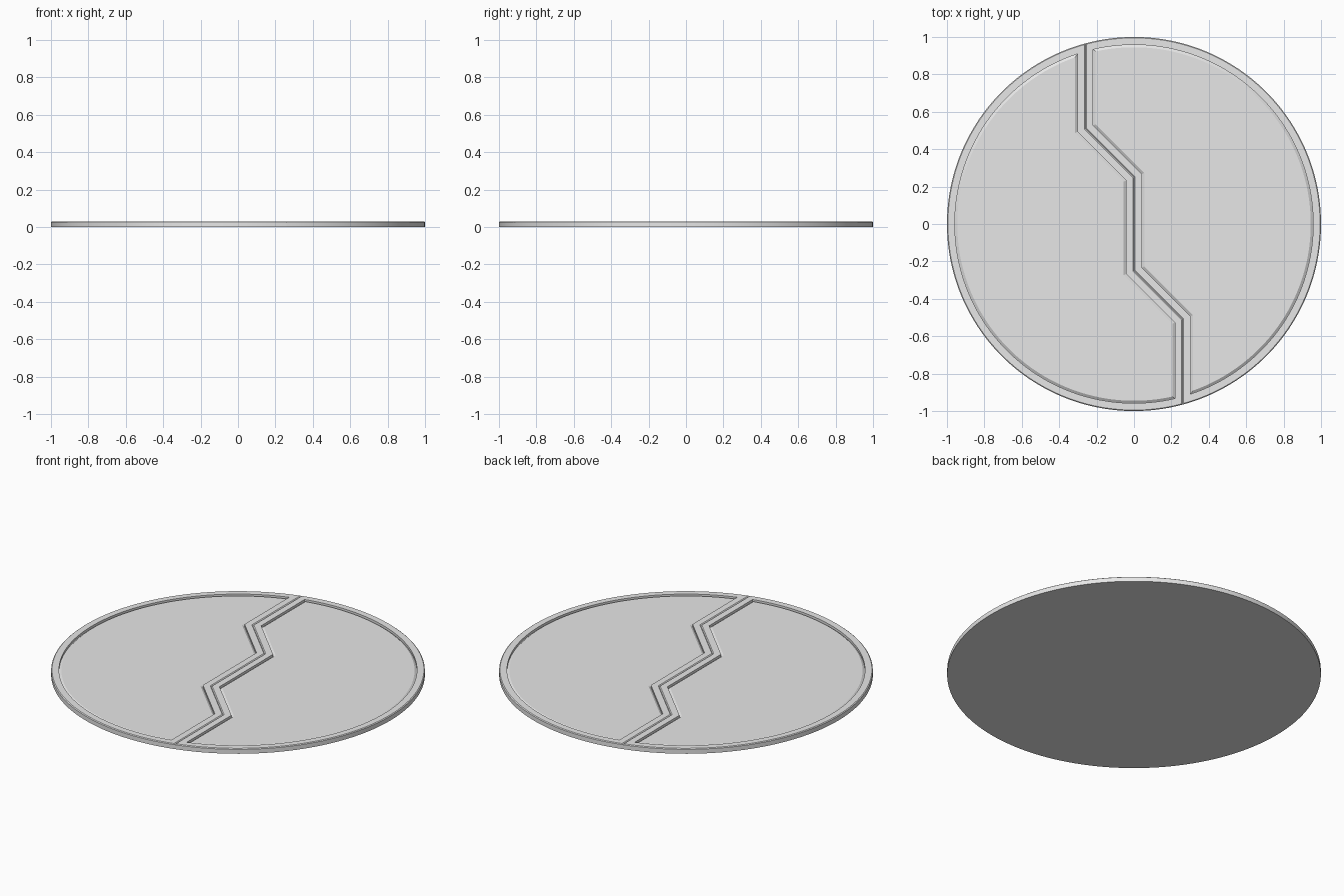
import bpy, bmesh, math

if "Cube" in bpy.data.objects:
    bpy.data.objects.remove(bpy.data.objects["Cube"])

grey = bpy.data.materials.new("light grey")
grey.diffuse_color = (0.8, 0.8, 0.8, 1)
grey.use_nodes = True
grey.node_tree.nodes["Principled BSDF"].inputs["Base Color"].default_value = grey.diffuse_color

# Zigzag split line, bottom to top (inner corners)
ZIGZAG = [(0.26, -0.51), (0.0, -0.25), (0.0, 0.25), (-0.26, 0.51)]
MITER = math.tan(math.radians(22.5))
ARC_STEPS = 80

# Cross-section of each half: (inset from outline, height)
PROFILE = [(0, 0), (0, 0.026), (0.005, 0.03), (0.042, 0.03),
           (0.042, 0.016), (0.055, 0.025)]


def outline(d):
    """Outline of the left half, inset by d."""
    r = 1 - d
    xb, xt = 0.26 - d, -0.26 - d
    a0 = math.acos(xt / r)
    a1 = 2 * math.pi - math.acos(xb / r)
    pts = [(x - d, y - d * MITER) for x, y in ZIGZAG]
    for i in range(ARC_STEPS + 1):
        a = a0 + (a1 - a0) * i / ARC_STEPS
        pts.append((r * math.cos(a), r * math.sin(a)))
    return pts


def half_disc(name, turn):
    bm = bmesh.new()
    rings = [[bm.verts.new((turn * x, turn * y, z)) for x, y in outline(d)]
             for d, z in PROFILE]
    n = len(rings[0])
    for low, high in zip(rings, rings[1:]):
        for i in range(n):
            j = (i + 1) % n
            bm.faces.new((low[i], low[j], high[j], high[i]))
    bm.faces.new(rings[0][::-1])
    bm.faces.new(rings[-1])
    mesh = bpy.data.meshes.new(name)
    bm.to_mesh(mesh)
    bm.free()
    mesh.materials.append(grey)
    ob = bpy.data.objects.new(name, mesh)
    bpy.context.collection.objects.link(ob)
    bpy.ops.object.select_all(action='DESELECT')
    ob.select_set(True)
    bpy.context.view_layer.objects.active = ob
    bpy.ops.object.shade_smooth_by_angle(angle=math.radians(20))


# The right half is the left one turned by 180 degrees
half_disc("left_half_plate", 1)
half_disc("right_half_plate", -1)
